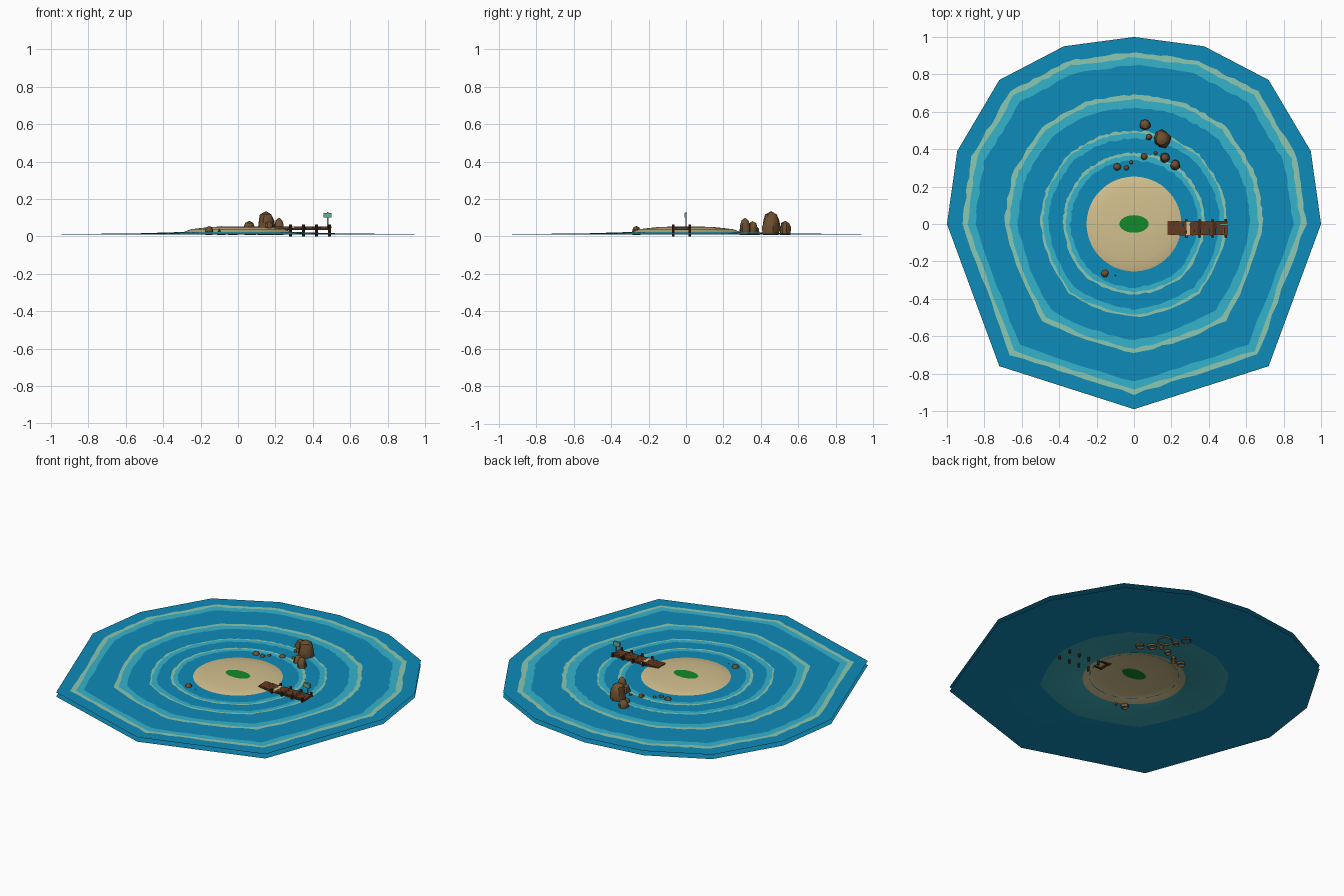
import bpy, bmesh, math, random
from mathutils import Vector

random.seed(4)
if "Cube" in bpy.data.objects:
    bpy.data.objects.remove(bpy.data.objects["Cube"])


def material(name, hex_code):
    """Flat material from an sRGB hex code."""
    srgb = [int(hex_code[i:i + 2], 16) / 255 for i in (0, 2, 4)]
    col = [((c + 0.055) / 1.055) ** 2.4 for c in srgb] + [1]
    m = bpy.data.materials.new(name)
    m.use_nodes = True
    m.diffuse_color = col
    m.node_tree.nodes["Principled BSDF"].inputs["Base Color"].default_value = col
    return m


WATER = material("water blue", "0F8BB8")
CYAN = material("wave cyan", "35B3CC")
FOAM = material("foam pale green", "8CC8B2")
SHALLOW = material("shallow teal", "3AA6B2")
SAND = material("sand", "D2C08E")
GRASS = material("grass green", "128A2A")
ROCK = material("rock brown", "6E5030")
WOOD = material("deck wood", "643A20")
DARK = material("dark wood", "4A2A18")
SIGN = material("sign teal", "66AC98")


def finish(name, bm, mats, smooth=False):
    bmesh.ops.recalc_face_normals(bm, faces=bm.faces)
    me = bpy.data.meshes.new(name)
    bm.to_mesh(me)
    bm.free()
    for m in mats:
        me.materials.append(m)
    ob = bpy.data.objects.new(name, me)
    bpy.context.collection.objects.link(ob)
    if smooth:
        bpy.ops.object.select_all(action='DESELECT')
        bpy.context.view_layer.objects.active = ob
        ob.select_set(True)
        bpy.ops.object.shade_smooth_by_angle(angle=math.radians(40))
    return ob


# Outline shared by sea and seabed: one half, mirrored, each edge subdivided
half = [(0, 1), (.375, .95), (.72, .77), (.945, .39), (1, 0), (.72, -.76), (0, -.99)]
corners = half + [(-x, y) for x, y in half[-2:0:-1]]
STEPS = 10
outline = []
for i, c in enumerate(corners):
    a, b = Vector(c), Vector(corners[(i + 1) % len(corners)])
    outline += [a.lerp(b, k / STEPS) for k in range(STEPS)]


def loop(bm, size, z, angular=1.0, jitter=0.0, squash=1.0):
    """Closed loop between a circle (angular 0) and the outline (angular 1)."""
    verts = []
    for p in outline:
        q = p.normalized().lerp(p, angular) * (size + random.uniform(-jitter, jitter))
        verts.append(bm.verts.new((q.x, q.y * squash, z)))
    return verts


def bridge(bm, outer, inner, index):
    for i in range(len(outer)):
        j = (i + 1) % len(outer)
        bm.faces.new((outer[i], outer[j], inner[j], inner[i])).material_index = index


# Sea surface: wave bands from rim to shore (size, roundness, band colour inside it)
SEA_Z = .038
bands = [(1, 1, 0), (.92, 1, 2), (.892, 1, 1), (.85, .9, 0),
         (.692, .6, 2), (.668, .6, 1), (.622, .5, 0),
         (.5, .35, 2), (.488, .35, 1), (.458, .3, 0),
         (.38, .25, 2), (.366, .25, 1), (.34, .2, 0), (.25, 0, 0)]
bm = bmesh.new()
prev = None
for n, (size, ang, colour) in enumerate(bands):
    ring = loop(bm, size, SEA_Z, ang, 0 if n == 0 else .005)
    if prev:
        bridge(bm, prev, ring, last)
    prev, last = ring, colour
finish("sea_surface", bm, [WATER, CYAN, FOAM])

# Seabed rising into the sandy island with a grass patch
levels = [(1, .011, 1, 1, 0), (.52, .017, .6, 1, 1), (.29, .024, 0, 1, 2),
          (.252, .0385, 0, 1, 2), (.2, .045, 0, 1, 2), (.14, .051, 0, 1, 2),
          (.078, .053, 0, .6, 3)]
bm = bmesh.new()
prev = None
for size, z, ang, squash, colour in levels:
    ring = loop(bm, size, z, ang, 0, squash)
    if prev:
        bridge(bm, prev, ring, last)
    prev, last = ring, colour
bm.faces.new(prev).material_index = last
finish("seabed_and_island", bm, [WATER, SHALLOW, SAND, GRASS], True)


# Rocks: lumpy domes (x, y, radius, top)
def rock(name, x, y, r, top):
    bm = bmesh.new()
    sides, base = 9, .008
    prev = None
    for w, h in ((.9, 0), (1, .3), (.92, .6), (.66, .86)):
        ring = []
        for k in range(sides):
            a = math.tau * (k + .3) / sides
            s = r * w * random.uniform(.88, 1.12)
            ring.append(bm.verts.new((x + s * math.cos(a), y + s * math.sin(a),
                                      base + (top - base) * h)))
        if prev:
            bridge(bm, prev, ring, 0)
        prev = ring
    tip = bm.verts.new((x, y, top))
    for k in range(sides):
        bm.faces.new((prev[k], prev[(k + 1) % sides], tip))
    finish(name, bm, [ROCK], True)


rocks = [(.15, .455, .048, .135), (.06, .53, .031, .083), (.22, .315, .027, .1),
         (.165, .355, .027, .082), (.08, .465, .018, .06), (.055, .36, .02, .055),
         (.115, .38, .012, .05), (-.09, .305, .023, .055), (-.04, .3, .016, .052),
         (-.015, .33, .013, .05), (-.155, -.265, .022, .056), (-.1, -.275, .006, .042)]
for n, spec in enumerate(rocks):
    rock(f"rock_{n + 1}", *spec)


# Jetty
def box(name, centre, size, mat, turn=0):
    bm = bmesh.new()
    bmesh.ops.create_cube(bm, size=1)
    bmesh.ops.scale(bm, vec=size, verts=bm.verts)
    ob = finish(name, bm, [mat])
    ob.location = centre
    ob.rotation_euler.z = turn
    return ob


DECK_Y = -.023
planks = 16
for n in range(planks):
    x = .19 + n * .02
    mat = SAND if n in (5,) else (DARK if n in (8, 12) else WOOD)
    box(f"deck_plank_{n + 1}", (x, DECK_Y + random.uniform(-.003, .003), .048),
        (.0195, .074, .008), mat, random.uniform(-.04, .04))
for y in (-.055, .009):
    box("deck_beam", (.34, y, .04), (.3, .01, .009), DARK)

for x in (.28, .35, .42, .49):
    for y in (-.068, .02):
        bm = bmesh.new()
        bmesh.ops.create_cone(bm, cap_ends=True, segments=8, radius1=.0075,
                              radius2=.0075, depth=.063)
        finish("jetty_post", bm, [DARK], True).location = (x, y, .0315)
    box("cross_beam", (x, DECK_Y, .038), (.012, .1, .008), DARK)

# Sign at the end of the jetty
box("sign_pole", (.48, 0, .087), (.006, .006, .085), SIGN)
box("sign_board", (.478, -.003, .113), (.042, .012, .026), SIGN)
